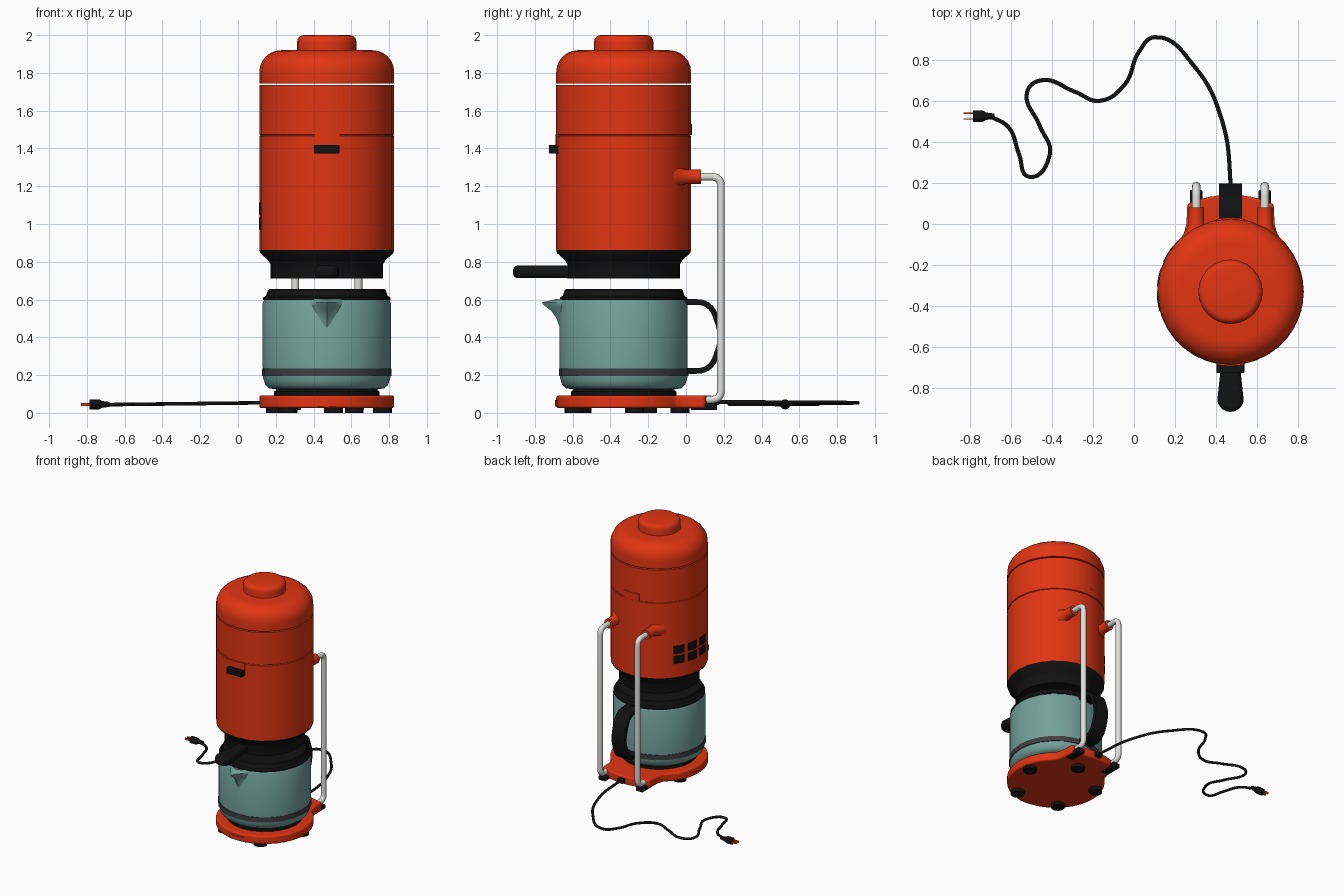
import bpy, bmesh, math
from mathutils import Vector, Matrix

if "Cube" in bpy.data.objects:
    bpy.data.objects.remove(bpy.data.objects["Cube"], do_unlink=True)

CX, CY, R = 0.47, -0.33, 0.357
SIDES = 24


def material(name, r, g, b):
    m = bpy.data.materials.new(name)
    m.use_nodes = True
    m.diffuse_color = (r, g, b, 1)
    m.node_tree.nodes["Principled BSDF"].inputs["Base Color"].default_value = (r, g, b, 1)
    return m


RED = material("orange_red", 0.75, 0.035, 0.006)
BLACK = material("black", 0.006, 0.006, 0.006)
TEAL = material("teal", 0.17, 0.36, 0.32)
GREY = material("dark_grey", 0.05, 0.05, 0.05)
WHITE = material("white", 0.75, 0.75, 0.73)


def finish(name, bm, mat, bevel=0):
    bmesh.ops.recalc_face_normals(bm, faces=bm.faces)
    me = bpy.data.meshes.new(name)
    bm.to_mesh(me)
    bm.free()
    me.materials.append(mat)
    me.shade_smooth()
    me.set_sharp_from_angle(angle=math.radians(35))
    ob = bpy.data.objects.new(name, me)
    bpy.context.collection.objects.link(ob)
    if bevel:
        mod = ob.modifiers.new("bevel", "BEVEL")
        mod.width, mod.segments = bevel, 3
    return ob


def turn(name, profile, mat, sides=SIDES, matrix=None):
    """Closed solid of revolution from (radius, height) points."""
    bm = bmesh.new()
    rings = []
    for r, z in profile:
        rings.append([bm.verts.new((r * math.cos(a), r * math.sin(a), z))
                      for a in (math.tau * i / sides for i in range(sides))])
    for low, high in zip(rings, rings[1:]):
        for i in range(sides):
            j = (i + 1) % sides
            bm.faces.new((low[i], low[j], high[j], high[i]))
    bm.faces.new(rings[0])
    bm.faces.new(rings[-1])
    bm.transform(matrix or Matrix.Translation((CX, CY, 0)))
    return finish(name, bm, mat)


def shoulder(r, z, size, n=6):
    """Quarter-round top corner."""
    return [(r - size + size * math.cos(a), z - size + size * math.sin(a))
            for a in (math.pi / 2 * i / n for i in range(n + 1))]


def prism(name, outline, z0, z1, mat, bevel=0):
    bm = bmesh.new()
    low, high = [[bm.verts.new((x, y, z)) for x, y in outline] for z in (z0, z1)]
    bm.faces.new(low)
    bm.faces.new(high)
    for i in range(len(low)):
        j = (i + 1) % len(low)
        bm.faces.new((low[i], low[j], high[j], high[i]))
    return finish(name, bm, mat, bevel)


def box(name, centre, size, mat, bevel=0):
    bm = bmesh.new()
    bmesh.ops.create_cube(bm, size=1, matrix=Matrix.Translation(centre) @ Matrix.Diagonal((*size, 1)))
    return finish(name, bm, mat, bevel)


def arc_plate(name, angle, spread, z0, z1, mat, out=0.004, r=R):
    """Curved plate on the cylinder, angles in degrees."""
    n = 6
    angles = [math.radians(angle + spread * (i / n - 0.5)) for i in range(n + 1)]
    ring = [(r + out, a) for a in angles] + [(r - 0.015, a) for a in reversed(angles)]
    return prism(name, [(CX + d * math.cos(a), CY + d * math.sin(a)) for d, a in ring], z0, z1, mat)


def rounded(points, radius, n=6):
    pts = [Vector(p) for p in points]
    out = [pts[0]]
    for a, b, c in zip(pts, pts[1:], pts[2:]):
        p, q = b + (a - b).normalized() * radius, b + (c - b).normalized() * radius
        for i in range(n + 1):
            t = i / n
            out.append(p * (1 - t) ** 2 + b * 2 * t * (1 - t) + q * t * t)
    return out + [pts[-1]]


def tube(name, points, radius, mat, smooth=False):
    cu = bpy.data.curves.new(name, "CURVE")
    cu.dimensions = "3D"
    cu.bevel_depth, cu.bevel_resolution, cu.use_fill_caps = radius, 3, True
    if smooth:
        sp = cu.splines.new("BEZIER")
        sp.bezier_points.add(len(points) - 1)
        for bp, p in zip(sp.bezier_points, points):
            bp.co = p
            bp.handle_left_type = bp.handle_right_type = "AUTO"
        sp.resolution_u = 8
    else:
        sp = cu.splines.new("POLY")
        sp.points.add(len(points) - 1)
        for sp_point, p in zip(sp.points, points):
            sp_point.co = (*p, 1)
        sp.use_smooth = True
    cu.materials.append(mat)
    ob = bpy.data.objects.new(name, cu)
    bpy.context.collection.objects.link(ob)


# Upper body
turn("lower_housing", [(R, 0.862), (R, 1.466), (R - 0.006, 1.469), (R - 0.006, 1.472)], RED)
turn("upper_housing", [(R - 0.006, 1.471), (R, 1.475), (R, 1.735)], RED)
turn("top_lid", [(R, 1.745)] + shoulder(R, 1.92, 0.115), RED)
turn("lid_knob", [(0.157, 1.90)] + shoulder(0.157, 2.0, 0.035, 4), RED)
turn("filter_holder", [(0.297, 0.712), (0.297, 0.785), (0.312, 0.81), (R - 0.005, 0.845), (R, 0.862)], BLACK)
arc_plate("front_tab", 270, 22, 1.415, 1.474, RED)
arc_plate("rear_tab", 90, 22, 1.47, 1.53, RED)
box("front_latch", (CX, CY - R - 0.012, 1.397), (0.135, 0.055, 0.045), BLACK, 0.004)

# Cooling vents
for column in range(3):
    for z in (0.97, 1.05):
        arc_plate("vent_slot", 149 + 19.5 * column, 14, z, z + 0.065, BLACK, 0.002)

# Filter handle
tip = [(CX + 0.064 * math.cos(a), -0.855 + 0.06 * math.sin(a))
       for a in (math.pi + math.pi * i / 10 for i in range(11))]
prism("filter_handle", [(CX + 0.05, -0.5), (CX - 0.05, -0.5), (CX - 0.045, -0.68)] + tip
      + [(CX + 0.045, -0.68)], 0.715, 0.78, BLACK, 0.02)

# Carafe
turn("carafe", [(0.27, 0.125), (0.305, 0.13), (0.325, 0.148), (0.337, 0.185), (0.339, 0.24),
                (0.339, 0.58), (0.33, 0.602)], TEAL)
turn("carafe_stripe", [(0.343, 0.195), (0.343, 0.235)], GREY)
turn("carafe_lid", [(0.337, 0.598), (0.337, 0.61), (0.322, 0.62), (0.312, 0.65), (0.305, 0.655)], BLACK)

# Spout, widening towards the rim
bm = bmesh.new()
rows = []
for z, half, out in ((0.45, 0.025, 0.0), (0.50, 0.05, 0.017), (0.54, 0.07, 0.045),
                     (0.57, 0.085, 0.085), (0.585, 0.09, 0.096), (0.602, 0.085, 0.02)):
    row = []
    for i in range(9):
        t = i / 4 - 1
        x = t * half
        wall = math.sqrt(0.332 ** 2 - x * x)
        row.append(bm.verts.new((CX + x, CY - wall - (out + 0.006) * (1 - abs(t)) ** 1.3, z)))
    rows.append(row)
for a, b in zip(rows, rows[1:]):
    for i in range(8):
        bm.faces.new((a[i], a[i + 1], b[i + 1], b[i]))
finish("spout", bm, TEAL)

# Carafe handle: a flat strap bent in the y-z plane
path = rounded([(-0.01, 0.587), (0.13, 0.587), (0.195, 0.40), (0.13, 0.222), (0.0, 0.222)], 0.075)
bm = bmesh.new()
rings = []
for i, p in enumerate(path):
    along = (path[min(i + 1, len(path) - 1)] - path[max(i - 1, 0)]).normalized()
    n = Vector((-along.y, along.x)) * 0.015
    rings.append([bm.verts.new((CX + x, q.x, q.y)) for x, q in
                  ((-0.057, p - n), (0.057, p - n), (0.057, p + n), (-0.057, p + n))])
for a, b in zip(rings, rings[1:]):
    for i in range(4):
        j = (i + 1) % 4
        bm.faces.new((a[i], a[j], b[j], b[i]))
bm.faces.new(rings[0])
bm.faces.new(rings[-1])
finish("carafe_handle", bm, BLACK)

# Base with rear extension
outline = [(CX + R * math.cos(a), CY + R * math.sin(a))
           for a in (math.radians(130 + 280 * i / 28) for i in range(29))]
back = [(CX + 0.21 * t, 0.143 - 0.045 * t * t) for t in (1, 0.75, 0.5, 0.25, 0, -0.25, -0.5, -0.75, -1)]
prism("base", outline + [(CX + 0.215, 0.0)] + back + [(CX - 0.215, 0.0)], 0.025, 0.092, RED, 0.012)
turn("hot_plate", [(0.28, 0.09), (0.28, 0.112), (0.26, 0.126)], BLACK)
arc_plate("power_switch", 270, 20, 0.034, 0.068, RED, 0.006)
for i in range(5):
    a = math.radians(11 + 72 * i)
    foot = Matrix.Translation((CX + 0.3 * math.cos(a), CY + 0.3 * math.sin(a), 0))
    turn("foot", [(0.05, 0.0), (0.05, 0.03)], BLACK, 16, foot)

# Support tubes with sockets and clamps
for side in (-1, 1):
    x = CX + 0.167 * side
    tube("support_tube", rounded([(x, 0.03, 1.25), (x, 0.185, 1.25), (x, 0.185, 0.07), (x, 0.1, 0.07)], 0.05),
         0.021, WHITE)
    to_back = Matrix.Translation((x, 0, 1.25)) @ Matrix.Rotation(-math.pi / 2, 4, "X")
    turn("tube_socket", [(0.075, -0.07), (0.06, -0.045), (0.045, -0.02), (0.038, 0.0), (0.038, 0.08)],
         RED, 16, to_back)
    box("tube_clamp", (x, 0.095, 0.032), (0.06, 0.14, 0.035), BLACK, 0.006)

# Power cord and plug
course = [(0.47, 0.12), (0.47, 0.2), (0.43, 0.5), (0.30, 0.76), (0.10, 0.91), (0.025, 0.84), (-0.045, 0.68),
          (-0.166, 0.60), (-0.29, 0.645), (-0.45, 0.70), (-0.52, 0.645), (-0.46, 0.48), (-0.41, 0.34),
          (-0.51, 0.23), (-0.56, 0.34), (-0.61, 0.47), (-0.70, 0.525)]
tube("power_cord", [(x, y, 0.052 + 0.012 * x) for x, y in course], 0.01, BLACK, True)
box("cord_grommet", (CX, 0.15, 0.058), (0.05, 0.05, 0.035), BLACK, 0.006)
to_left = Matrix.Translation((0, 0.525, 0.045)) @ Matrix.Rotation(-math.pi / 2, 4, "Y")
turn("plug", [(0.013, 0.68), (0.018, 0.72), (0.027, 0.735), (0.027, 0.785)], BLACK, 12, to_left)
for y in (0.511, 0.539):
    box("plug_prong", (-0.805, y, 0.045), (0.05, 0.006, 0.016), RED)
